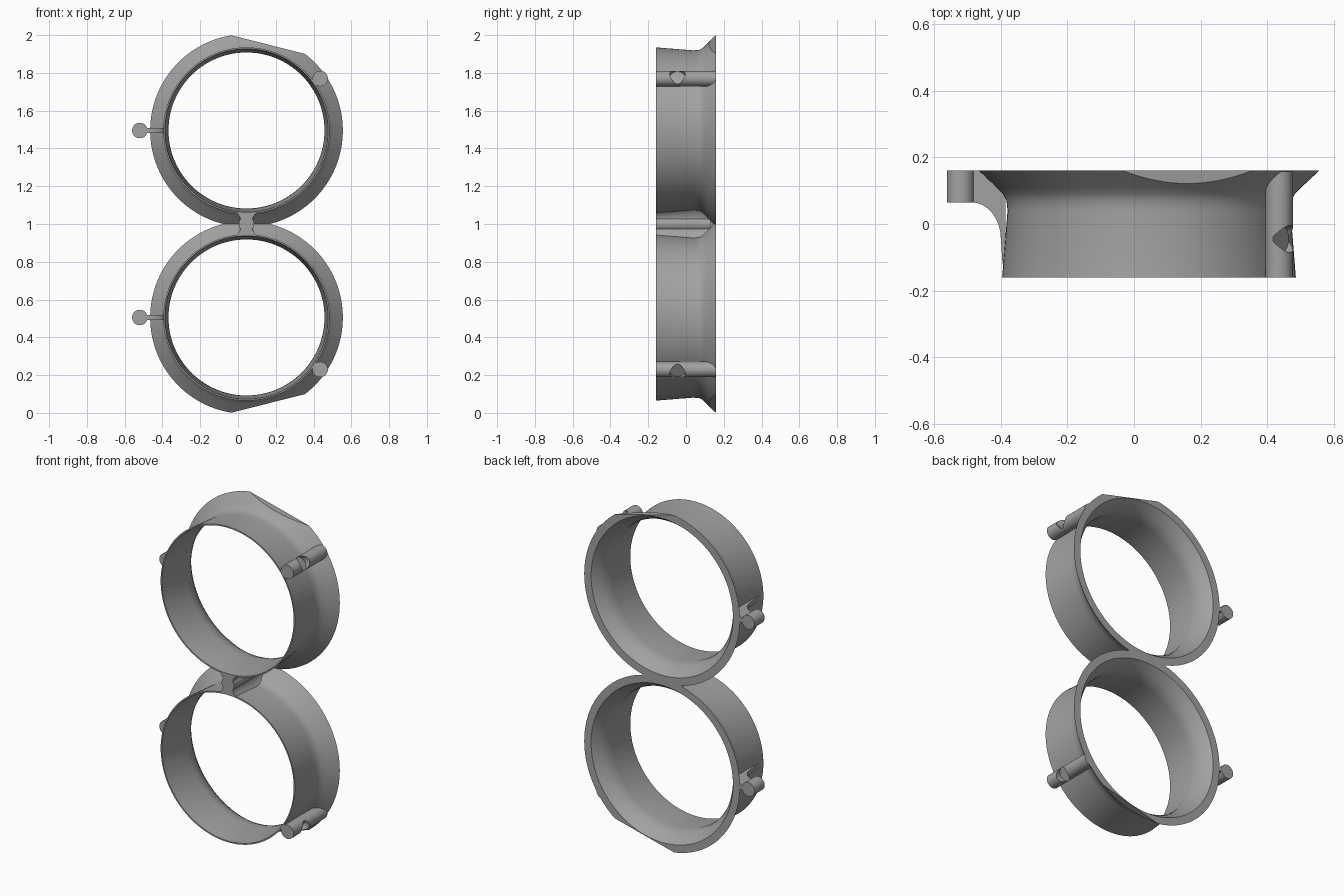
import bpy, bmesh, math
from mathutils import Matrix, Vector

old = bpy.data.objects.get("Cube")
if old:
    bpy.data.objects.remove(old, do_unlink=True)

gray = bpy.data.materials.new("plain_gray")
gray.use_nodes = True
color = (0.36, 0.36, 0.36, 1)
gray.diffuse_color = color
gray.node_tree.nodes["Principled BSDF"].inputs["Base Color"].default_value = color

CX, CZ = 0.045, 1.495          # centre of the upper ring
FRONT, BACK = -0.16, 0.16
POST = Vector((0.435, 0, 1.77))
EYE_X = -0.52
INNER = [(BACK, .465), (.14, .45), (.11, .43), (.08, .418), (.04, .413), (FRONT, .432)]
OUTER = [(FRONT, .44), (.04, .424), (.07, .427), (.09, .437), (.11, .457), (BACK, .51)]


def finish(name, bm):
    bmesh.ops.recalc_face_normals(bm, faces=bm.faces)
    mesh = bpy.data.meshes.new(name)
    bm.to_mesh(mesh)
    bm.free()
    mesh.materials.append(gray)
    ob = bpy.data.objects.new(name, mesh)
    bpy.context.collection.objects.link(ob)
    return ob


def activate(ob):
    bpy.ops.object.select_all(action='DESELECT')
    ob.select_set(True)
    bpy.context.view_layer.objects.active = ob


def cut(ob, *cutters):
    for cutter in cutters:
        mod = ob.modifiers.new("cut", 'BOOLEAN')
        mod.operation, mod.solver, mod.object = 'DIFFERENCE', 'EXACT', cutter
        activate(ob)
        bpy.ops.object.modifier_apply(modifier=mod.name)
        bpy.data.objects.remove(cutter, do_unlink=True)


def smooth(ob):
    activate(ob)
    bpy.ops.object.shade_smooth_by_angle(angle=math.radians(30))


def lathe(profile, steps=128):
    """Closed (y, radius) profile spun round the upper ring's axis."""
    bm = bmesh.new()
    loops = []
    for i in range(steps):
        a = math.tau * i / steps
        loops.append([bm.verts.new((CX + r * math.cos(a), y, CZ + r * math.sin(a)))
                      for y, r in profile])
    n = len(profile)
    for i in range(steps):
        p, q = loops[i], loops[(i + 1) % steps]
        for j in range(n):
            k = (j + 1) % n
            bm.faces.new((p[j], p[k], q[k], q[j]))
    bmesh.ops.remove_doubles(bm, verts=bm.verts, dist=1e-5)
    return bm


def rod(name, start, end, radius, scale=(1, 1), steps=40):
    """Cylinder between two points; scale squashes its cross-section."""
    axis = Vector(end) - Vector(start)
    turn = axis.to_track_quat('Z', 'Y').to_matrix().to_4x4()
    mid = (Vector(start) + Vector(end)) / 2
    bm = bmesh.new()
    bmesh.ops.create_cone(bm, cap_ends=True, segments=steps, radius1=radius,
                          radius2=radius, depth=axis.length)
    bm.transform(Matrix.Translation(mid) @ turn @ Matrix.Diagonal((*scale, 1, 1)))
    return finish(name, bm)


def mirrored(ob, name):
    """Copy the part to the lower ring."""
    bm = bmesh.new()
    bm.from_mesh(ob.data)
    bm.transform(Matrix.Translation((0, 0, 2)) @ Matrix.Diagonal((1, 1, -1, 1)))
    smooth(finish(name, bm))


# Flared ring, trimmed at the joint and by the slanted flat
bm = lathe(INNER + OUTER)
bmesh.ops.remove_doubles(bm, verts=bm.verts, dist=1e-5)
slant = Vector((0.245, 0, 0.97)).normalized()
trims = [(Vector((0, 0, 1)), Vector((0, 0, -1))),
         (Vector((CX, 0, CZ)) + slant * 0.469, slant)]
for point, normal in trims:
    res = bmesh.ops.bisect_plane(bm, geom=bm.verts[:] + bm.edges[:] + bm.faces[:],
                                 plane_co=point, plane_no=normal, clear_outer=True)
    edges = [e for e in res["geom_cut"] if isinstance(e, bmesh.types.BMEdge)]
    bmesh.ops.holes_fill(bm, edges=edges, sides=0)
ring = finish("upper_ring", bm)
smooth(ring)
mirrored(ring, "lower_ring")

# Hollow side post with an outward opening, kept clear of the ring's mouth
along = Vector((0, 1, 0))
outward = Vector((POST.x - CX, 0, POST.z - CZ)).normalized()
post = rod("upper_side_post", POST + along * FRONT, POST + along * (BACK - .002), .041)
mouth = [(y, r + .003) for y, r in INNER]
mouth = [(.2, 0), (.2, .5)] + mouth + [(-.2, .439), (-.2, 0)]
opening = POST + along * -.045
cut(post, finish("mouth_cutter", lathe(mouth)),
    rod("bore_cutter", POST + along * -.3, POST + along * .08, .028),
    rod("opening_cutter", opening + outward * .006, opening + outward * .1, .041))
smooth(post)
mirrored(post, "lower_side_post")

# Eyelet on the other side
eye = rod("upper_eyelet", (EYE_X, .065, CZ), (EYE_X, BACK, CZ), .041)
cut(eye, rod("eyelet_cutter", (EYE_X, -.1, CZ), (EYE_X, .3, CZ), .028))
smooth(eye)
mirrored(eye, "lower_eyelet")

# Curved web carrying the eyelet
outline = [(-.487, BACK), (-.46, BACK), (-.385, .09), (-.385, -.12), (-.394, -.12)]
for i in range(9):
    a = math.pi / 2 * i / 8
    outline.append((-.487 + .088 * math.cos(a), -.045 + .11 * math.sin(a)))
bm = bmesh.new()
face = bm.faces.new([bm.verts.new((x, y, CZ - .013)) for x, y in outline])
ext = bmesh.ops.extrude_face_region(bm, geom=[face])
bmesh.ops.translate(bm, vec=(0, 0, .026),
                    verts=[v for v in ext["geom"] if isinstance(v, bmesh.types.BMVert)])
web = finish("upper_eyelet_web", bm)
smooth(web)
mirrored(web, "lower_eyelet_web")

# Waisted bridge filling the gap between the two rings
bm = bmesh.new()
sections = []
for y, h in [(FRONT, .058), (.04, .076), (.08, .074), (.11, .058), (.155, .02)]:
    pts = []
    for side in (1, -1):
        for i in range(-6, 7):
            t = side * i / 6
            pts.append((CX + side * (.03 + .022 * abs(t) ** 3), y, 1 + h * t))
    sections.append([bm.verts.new(p) for p in pts])
for p, q in zip(sections, sections[1:]):
    for j in range(len(p)):
        k = (j + 1) % len(p)
        bm.faces.new((p[j], p[k], q[k], q[j]))
bm.faces.new(sections[0])
bm.faces.new(sections[-1])
bridge = finish("bridge", bm)

# Hollow centre post with a slot running through from side to side
centre = rod("centre_post", (CX, FRONT, 1), (CX, .13, 1), .041)
for part in (bridge, centre):
    cut(part, rod("bore_cutter", (CX, -.3, 1), (CX, .08, 1), .029),
        rod("slot_cutter", (CX - .2, -.05, 1), (CX + .2, -.05, 1), .045, (.33, 1)))
    # Keep the slot's long side along the post
    smooth(part)
